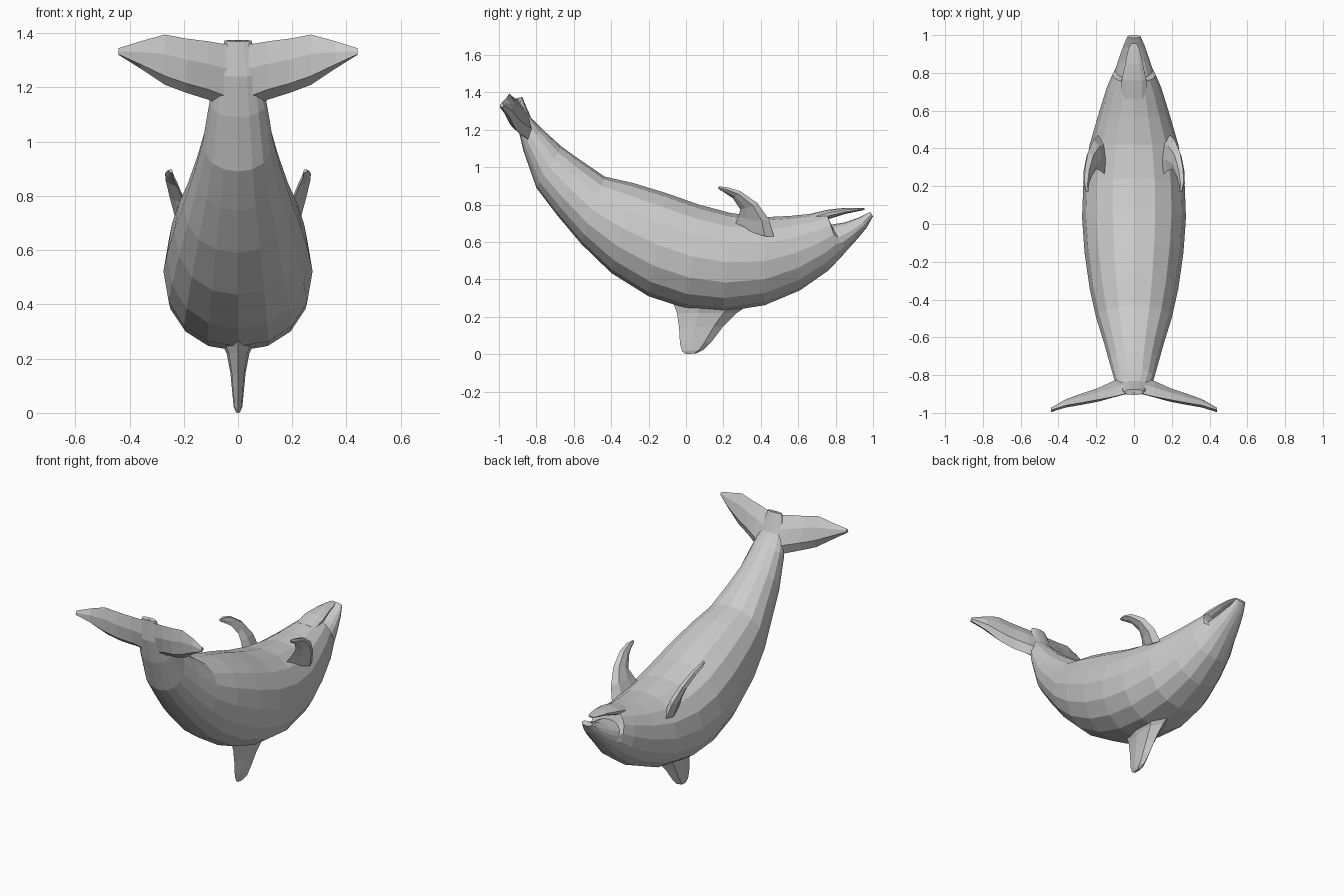
import bpy, bmesh, math
from mathutils import Vector


def loft(name, rings):
    """Skin a list of equal-sized point rings and cap both ends (flat shaded)."""
    bm = bmesh.new()
    loops = [[bm.verts.new(p) for p in ring] for ring in rings]
    n = len(loops[0])
    for a, b in zip(loops, loops[1:]):
        for i in range(n):
            j = (i + 1) % n
            bm.faces.new((a[i], a[j], b[j], b[i]))
    bm.faces.new(loops[0])
    bm.faces.new(loops[-1])
    bmesh.ops.recalc_face_normals(bm, faces=bm.faces)
    mesh = bpy.data.meshes.new(name)
    bm.to_mesh(mesh)
    bm.free()
    obj = bpy.data.objects.new(name, mesh)
    bpy.context.collection.objects.link(obj)
    return obj


def oval(top, bottom, half_width, sides=16):
    """Slightly boxy oval between a top and a bottom (y, z) point."""
    t, b = Vector((0, *top)), Vector((0, *bottom))
    mid, axis = (t + b) / 2, (t - b) / 2
    pts = []
    for i in range(sides):
        a = 2 * math.pi * i / sides
        c, s = math.cos(a), math.sin(a)
        c = math.copysign(abs(c) ** 0.93, c)
        s = math.copysign(abs(s) ** 0.93, s)
        pts.append(mid + axis * c + Vector((half_width * s, 0, 0)))
    return pts


def blade(lead, trail, thick, normal):
    """Six-sided foil section from leading to trailing edge."""
    l, t = Vector(lead), Vector(trail)
    n = Vector(normal).normalized() * thick
    p, q = l.lerp(t, 0.22), l.lerp(t, 0.65)
    return [l, p + n, q + n * 0.8, t, q - n * 0.8, p - n]


# Body: belly point, back point, half width, from tail to snout
body = [
    ((-0.875, 1.375), (-0.905, 1.37), 0.05),
    ((-0.83, 1.265), (-0.905, 1.24), 0.08),
    ((-0.77, 1.205), (-0.87, 1.09), 0.105),
    ((-0.665, 1.11), (-0.80, 0.89), 0.13),
    ((-0.56, 1.035), (-0.69, 0.745), 0.16),
    ((-0.435, 0.95), (-0.56, 0.59), 0.20),
    ((-0.28, 0.915), (-0.40, 0.435), 0.235),
    ((-0.10, 0.86), (-0.20, 0.31), 0.262),
    ((0.07, 0.80), (0.0, 0.245), 0.275),
    ((0.24, 0.755), (0.20, 0.228), 0.268),
    ((0.42, 0.733), (0.42, 0.262), 0.235),
    ((0.56, 0.74), (0.61, 0.342), 0.187),
    ((0.68, 0.752), (0.76, 0.447), 0.145),
    ((0.75, 0.76), (0.83, 0.52), 0.115),
    ((0.77, 0.692), (0.86, 0.555), 0.10),
    ((0.85, 0.705), (0.915, 0.615), 0.078),
    ((0.93, 0.733), (0.965, 0.675), 0.055),
    ((0.985, 0.762), (1.0, 0.738), 0.035),
]
loft("body", [oval(*s) for s in body])

# Open lower jaw
jaw = [
    ((0.66, 0.75), (0.68, 0.69), 0.07),
    ((0.76, 0.773), (0.77, 0.725), 0.068),
    ((0.85, 0.783), (0.85, 0.75), 0.048),
    ((0.92, 0.783), (0.92, 0.765), 0.033),
    ((0.955, 0.782), (0.955, 0.772), 0.016),
]
loft("lower_jaw", [oval(*s, sides=10) for s in jaw])

# Tail flukes: x, leading (y, z), trailing (y, z), thickness
half = [
    (0.05, (-0.83, 1.13), (-0.90, 1.36), 0.035),
    (0.11, (-0.85, 1.155), (-0.915, 1.37), 0.034),
    (0.19, (-0.89, 1.18), (-0.93, 1.38), 0.032),
    (0.27, (-0.915, 1.21), (-0.945, 1.395), 0.028),
    (0.36, (-0.945, 1.27), (-0.96, 1.37), 0.022),
    (0.44, (-0.985, 1.32), (-0.985, 1.345), 0.012),
]
stations = [(-x, l, t, w) for x, l, t, w in reversed(half)]
stations += [(0, (-0.82, 1.13), (-0.895, 1.375), 0.035)] + half
loft("tail_flukes", [blade((x, *l), (x, *t), w, (0, 1, 0.3)) for x, l, t, w in stations])

# Flippers, mirrored left and right
flipper = [
    ((0.19, 0.47, 0.63), (0.15, 0.26, 0.69), 0.03),
    ((0.215, 0.445, 0.72), (0.175, 0.28, 0.735), 0.026),
    ((0.243, 0.38, 0.81), (0.20, 0.29, 0.775), 0.02),
    ((0.26, 0.29, 0.872), (0.225, 0.25, 0.835), 0.016),
    ((0.262, 0.22, 0.893), (0.24, 0.205, 0.865), 0.013),
    ((0.252, 0.175, 0.898), (0.243, 0.172, 0.885), 0.006),
]
for side, label in ((1, "right"), (-1, "left")):
    rings = []
    for l, t, w in flipper:
        ring = blade(l, t, w, (0.9, -0.1, -0.4))
        rings.append([Vector((p.x * side, p.y, p.z)) for p in ring])
    loft("flipper_" + label, rings)

# Dorsal fin, hanging below the upturned back
dorsal = [
    ((0.33, 0.26), (-0.07, 0.28), 0.065),
    ((0.27, 0.22), (-0.048, 0.22), 0.042),
    ((0.20, 0.15), (-0.037, 0.14), 0.028),
    ((0.135, 0.065), (-0.032, 0.055), 0.02),
    ((0.095, 0.025), (-0.02, 0.015), 0.016),
    ((0.055, 0.005), (0.0, 0.0), 0.008),
]
loft("dorsal_fin", [blade((0, *l), (0, *t), w, (1, 0, 0)) for l, t, w in dorsal])
